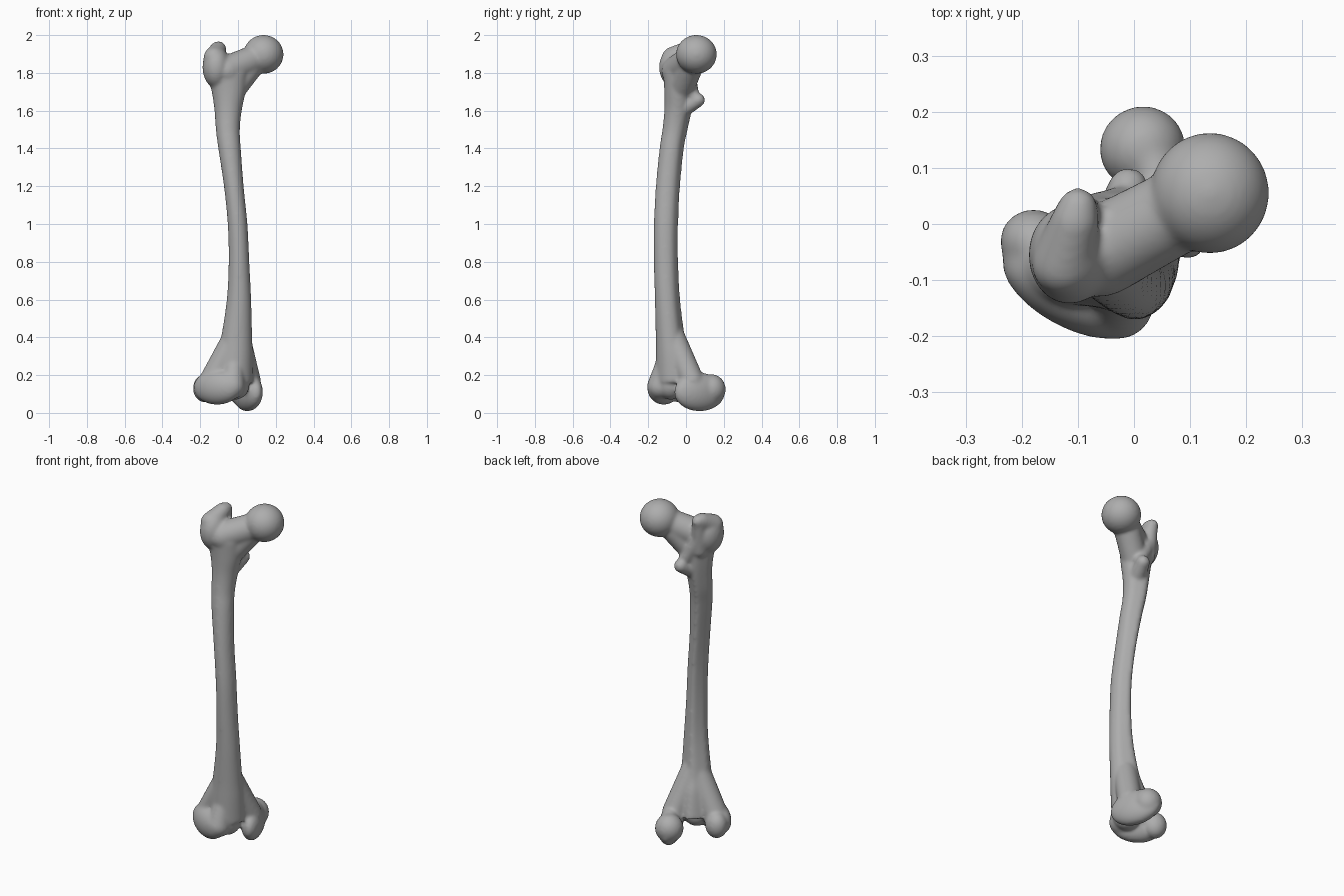
import bpy, bmesh
from math import cos, sin, tau, exp, atan2
from mathutils import Vector, Matrix

if "Cube" in bpy.data.objects:
    bpy.data.objects.remove(bpy.data.objects["Cube"], do_unlink=True)

bone_grey = bpy.data.materials.new("bone_grey")
bone_grey.use_nodes = True
colour = (0.42, 0.42, 0.42, 1)
bone_grey.diffuse_color = colour
bone_grey.node_tree.nodes["Principled BSDF"].inputs["Base Color"].default_value = colour

bm = bmesh.new()


def blob(centre, radii, forward=(0, 1)):
    """Ellipsoid whose second radius runs along the forward direction."""
    turn = atan2(-forward[0], forward[1])
    matrix = (Matrix.Translation(centre) @ Matrix.Rotation(turn, 4, "Z")
              @ Matrix.Diagonal((*radii, 1)))
    bmesh.ops.create_icosphere(bm, subdivisions=4, radius=1, matrix=matrix)


def limb(start, start_radius, end, end_radius, steps=14):
    """Tapered round limb made of closely packed balls."""
    start, end = Vector(start), Vector(end)
    for i in range(steps + 1):
        t = i / steps
        r = start_radius + (end_radius - start_radius) * t
        blob(start.lerp(end, t), (r, r, r))


def spline(a, b, c, d, t):
    return 0.5 * (2*b + (c - a)*t + (2*a - 5*b + 4*c - d)*t*t + (3*b - a - 3*c + d)*t**3)


def shaft(levels, sides=40, steps=6):
    """Loft of oval sections (height, x range, y range) with a ridge down the back."""
    rows = [Vector(level) for level in levels]
    sections = []
    for i in range(len(rows) - 1):
        a, d = rows[max(i - 1, 0)], rows[min(i + 2, len(rows) - 1)]
        sections += [spline(a, rows[i], rows[i + 1], d, k / steps) for k in range(steps)]
    sections.append(rows[-1])
    rings = []
    for z, x0, x1, y0, y1 in sections:
        ring = []
        for k in range(sides):
            angle = tau * k / sides
            off = angle - tau * 0.29
            swell = 1 + 0.1 * exp(-(off / 0.3) ** 2) - 0.07 * exp(-((abs(off) - 0.75) / 0.35) ** 2)
            ring.append(bm.verts.new(((x0 + x1) / 2 + (x1 - x0) / 2 * cos(angle) * swell,
                                      (y0 + y1) / 2 + (y1 - y0) / 2 * sin(angle) * swell, z)))
        rings.append(ring)
    for low, high in zip(rings, rings[1:]):
        for k in range(sides):
            n = (k + 1) % sides
            bm.faces.new((low[k], low[n], high[n], high[k]))
    bm.faces.new(rings[0][::-1])
    bm.faces.new(rings[-1])


# Bowed shaft
shaft([
    (0.16, -0.13, 0.08, -0.16, 0.05),
    (0.3, -0.11, 0.08, -0.16, 0.02),
    (0.4, -0.09, 0.075, -0.16, -0.01),
    (0.6, -0.06, 0.07, -0.165, -0.035),
    (0.8, -0.05, 0.06, -0.17, -0.045),
    (1.0, -0.055, 0.05, -0.17, -0.045),
    (1.2, -0.075, 0.03, -0.16, -0.035),
    (1.4, -0.105, 0.015, -0.14, -0.015),
    (1.5, -0.118, 0.01, -0.125, 0.005),
    (1.6, -0.125, 0.02, -0.115, 0.025),
    (1.7, -0.14, 0.04, -0.115, 0.035),
    (1.8, -0.165, 0.05, -0.12, 0.03),
])

# Ball head and neck
blob((0.135, 0.055, 1.898), (0.106, 0.108, 0.103))
limb((-0.06, -0.05, 1.81), 0.08, (0.09, 0.03, 1.875), 0.075)
limb((-0.04, -0.035, 1.7), 0.07, (0.06, 0.02, 1.83), 0.07)

# Greater trochanter with its hooked tip
blob((-0.115, -0.055, 1.83), (0.073, 0.088, 0.11))
limb((-0.125, -0.07, 1.88), 0.058, (-0.105, 0.005, 1.925), 0.043)
limb((-0.105, 0.005, 1.925), 0.043, (-0.1, 0.03, 1.93), 0.035)
limb((-0.1, 0.02, 1.91), 0.038, (-0.09, 0.0, 1.75), 0.045)

# Lesser trochanter and the crest joining the two
limb((-0.03, 0.0, 1.62), 0.045, (-0.01, 0.064, 1.656), 0.037)
limb((-0.09, 0.01, 1.82), 0.04, (-0.015, 0.035, 1.68), 0.035)

# Flare above the knee
limb((-0.005, -0.085, 0.42), 0.066, (-0.135, -0.075, 0.17), 0.07)
limb((0.0, -0.07, 0.4), 0.066, (0.055, 0.03, 0.17), 0.066)
limb((-0.01, -0.09, 0.3), 0.065, (-0.015, -0.08, 0.145), 0.075)

# Medial condyle
blob((0.05, 0.072, 0.11), (0.062, 0.145, 0.102), (-0.4, 0.9))
blob((0.015, 0.135, 0.125), (0.077, 0.075, 0.08), (-0.4, 0.9))

# Lateral condyle with its outer bump and front ridge
blob((-0.11, -0.118, 0.135), (0.067, 0.137, 0.092), (-0.88, 0.47))
blob((-0.175, -0.035, 0.13), (0.06, 0.065, 0.075), (-0.88, 0.47))
limb((-0.03, -0.14, 0.14), 0.066, (-0.02, -0.115, 0.25), 0.05)

mesh = bpy.data.meshes.new("thigh_bone")
bm.to_mesh(mesh)
bm.free()
mesh.materials.append(bone_grey)
thigh_bone = bpy.data.objects.new("thigh_bone", mesh)
bpy.context.collection.objects.link(thigh_bone)

# Fuse the parts into one skin and soften the joins
fuse = thigh_bone.modifiers.new("fuse", "REMESH")
fuse.mode = "VOXEL"
fuse.voxel_size = 0.008
fuse.use_smooth_shade = True
soften = thigh_bone.modifiers.new("soften", "SMOOTH")
soften.factor = 0.5
soften.iterations = 14
